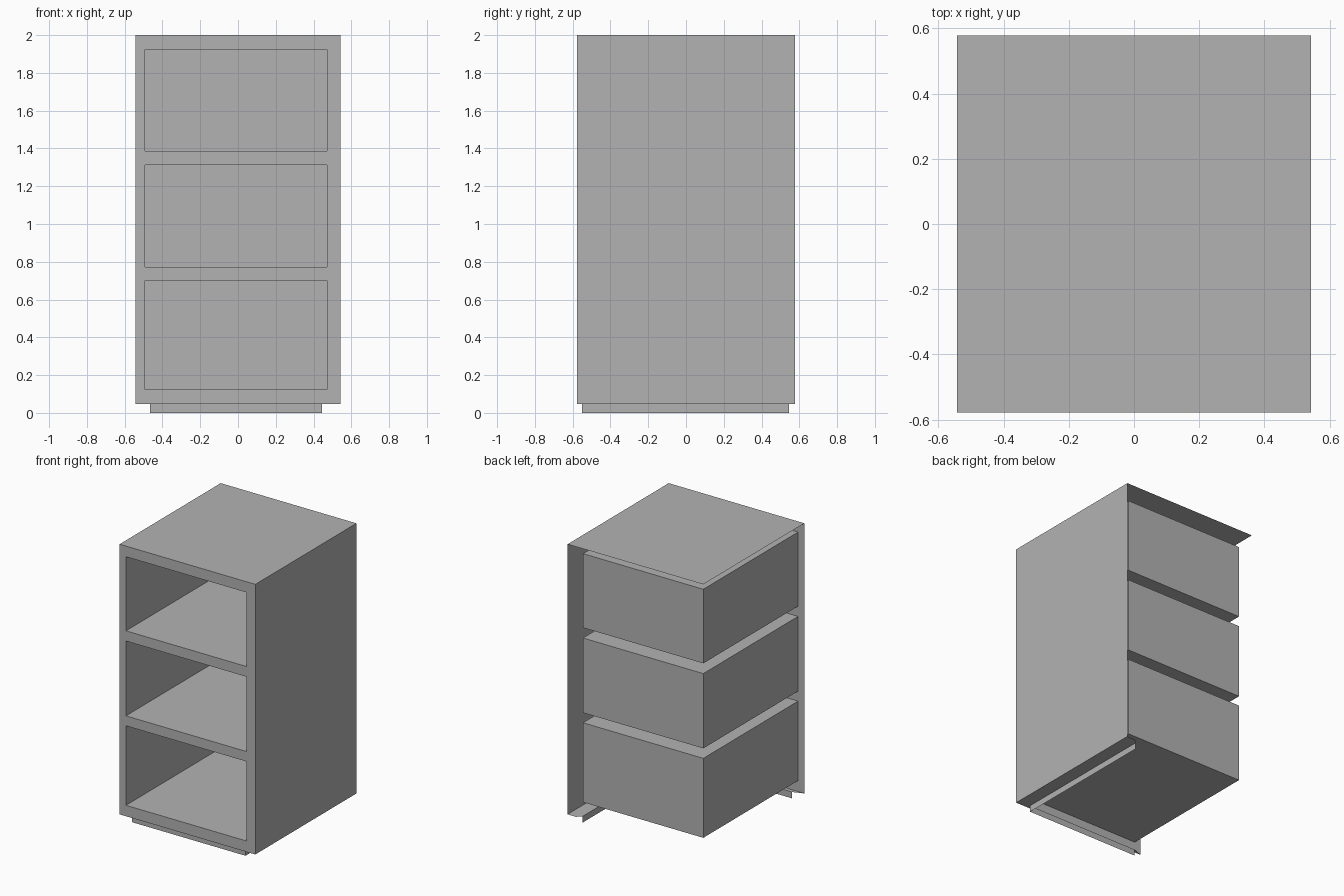
import bpy
import bmesh

cube = bpy.data.objects.get("Cube")
if cube:
    bpy.data.objects.remove(cube, do_unlink=True)

grey = bpy.data.materials.new("plain grey")
grey.use_nodes = True
colour = (0.45, 0.45, 0.45, 1)
grey.diffuse_color = colour
grey.node_tree.nodes["Principled BSDF"].inputs["Base Color"].default_value = colour

# Overall sizes
X, Y, BOTTOM, TOP = 0.543, 0.578, 0.046, 2.0
HOLE_L, HOLE_R, BOX_BACK = -0.492, 0.471, 0.505
HOLES = {"lower": (0.125, 0.70), "middle": (0.772, 1.313), "upper": (1.387, 1.923)}
KICK_L, KICK_R, KICK_FRONT, KICK_BACK = -0.465, 0.445, -0.55, 0.546


def sheet(name, polygons):
    """Thin sheet-metal part made of flat polygons."""
    bm = bmesh.new()
    for points in polygons:
        bm.faces.new([bm.verts.new(p) for p in points])
    bmesh.ops.remove_doubles(bm, verts=bm.verts, dist=0.0001)
    mesh = bpy.data.meshes.new(name)
    bm.to_mesh(mesh)
    bm.free()
    mesh.materials.append(grey)
    obj = bpy.data.objects.new(name, mesh)
    bpy.context.collection.objects.link(obj)
    return obj


def facing_front(x0, x1, y, z0, z1):
    return [(x0, y, z0), (x1, y, z0), (x1, y, z1), (x0, y, z1)]


def facing_side(x, y0, y1, z0, z1):
    return [(x, y0, z0), (x, y1, z0), (x, y1, z1), (x, y0, z1)]


def facing_up(x0, x1, y0, y1, z):
    return [(x0, y0, z), (x1, y0, z), (x1, y1, z), (x0, y1, z)]


# Cabinet top and the one closed side
sheet("top_panel", [facing_up(-X, X, -Y, Y, TOP)])
sheet("side_panel", [facing_side(X, -Y, Y, BOTTOM, TOP)])

# Front frame: two stiles plus rails around the openings
levels = [BOTTOM] + [z for hole in HOLES.values() for z in hole] + [TOP]
frame = [facing_front(-X, HOLE_L, -Y, BOTTOM, TOP),
         facing_front(HOLE_R, X, -Y, BOTTOM, TOP)]
frame += [facing_front(HOLE_L, HOLE_R, -Y, a, b)
          for a, b in zip(levels[::2], levels[1::2])]
sheet("front_frame", frame)

# Compartments: boxes open at the front
for level, (z0, z1) in HOLES.items():
    sheet(level + "_compartment", [
        facing_up(HOLE_L, HOLE_R, -Y, BOX_BACK, z1),
        facing_up(HOLE_L, HOLE_R, -Y, BOX_BACK, z0)[::-1],
        facing_side(HOLE_R, -Y, BOX_BACK, z0, z1),
        facing_side(HOLE_L, -Y, BOX_BACK, z0, z1)[::-1],
        facing_front(HOLE_L, HOLE_R, BOX_BACK, z0, z1)[::-1]])

# Narrow ledge under the body, running out to the recessed plinth
sheet("bottom_ledge", [
    [(-X, -Y, BOTTOM), (KICK_L, KICK_FRONT, BOTTOM),
     (KICK_R, KICK_FRONT, BOTTOM), (X, -Y, BOTTOM)],
    [(X, -Y, BOTTOM), (KICK_R, KICK_FRONT, BOTTOM),
     (KICK_R, KICK_BACK, BOTTOM), (KICK_R + 0.03, Y, BOTTOM), (X, Y, BOTTOM)]])

# Recessed plinth strips
sheet("plinth", [facing_front(KICK_L, KICK_R, KICK_FRONT, 0, BOTTOM),
                 facing_side(KICK_R, KICK_FRONT, KICK_BACK, 0, BOTTOM)])
